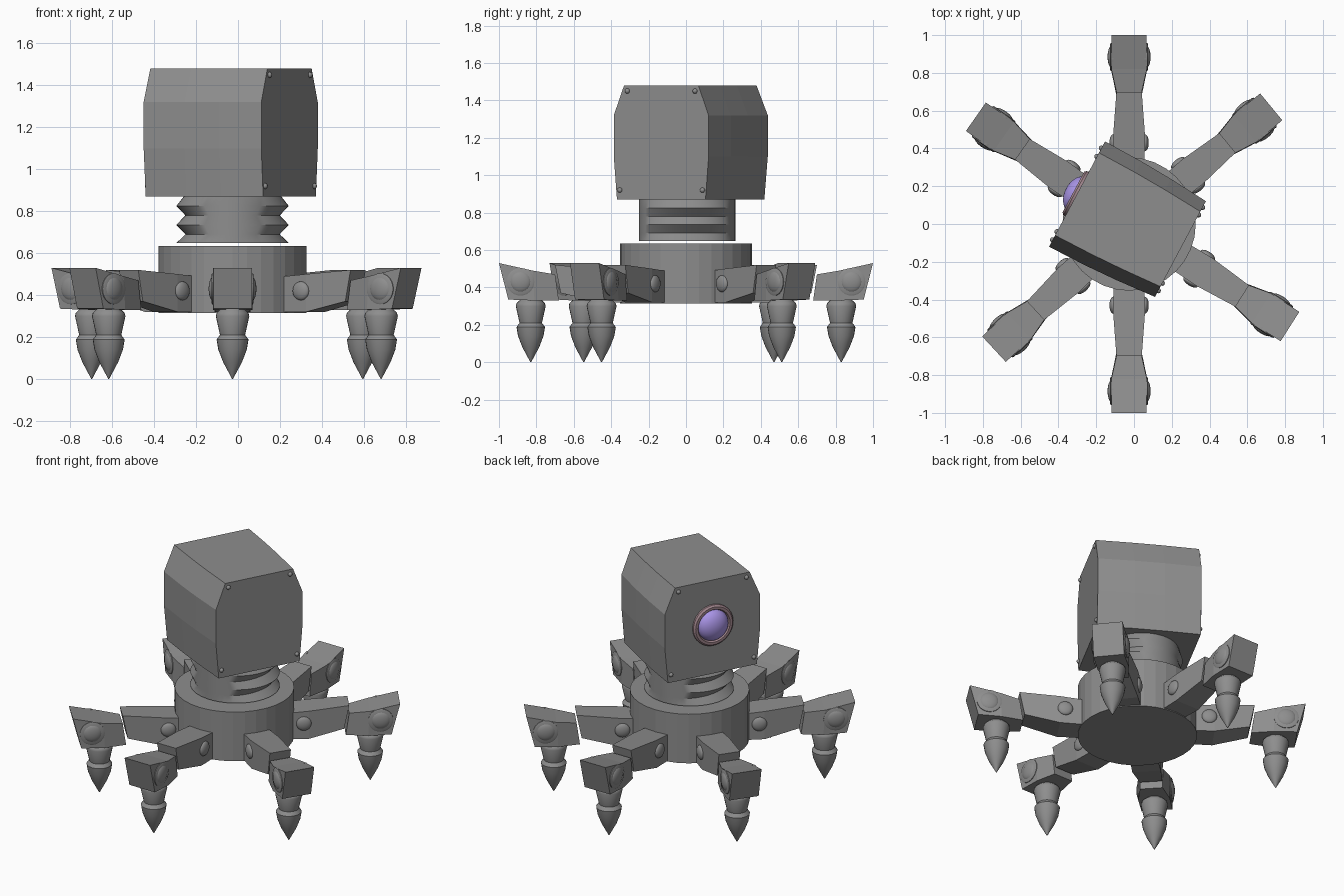
import bpy, bmesh, math
from mathutils import Matrix, Vector

if "Cube" in bpy.data.objects:
    bpy.data.objects.remove(bpy.data.objects["Cube"])


def material(name, rgb):
    m = bpy.data.materials.new(name)
    m.use_nodes = True
    m.diffuse_color = (*rgb, 1)
    m.node_tree.nodes["Principled BSDF"].inputs["Base Color"].default_value = (*rgb, 1)
    return m


GREY = material("steel grey", (0.27, 0.27, 0.27))
VIOLET = material("lens violet", (0.40, 0.30, 0.80))
MAUVE = material("dusky mauve", (0.36, 0.24, 0.27))


def finish(name, bm, mat, matrix, smooth=None):
    bmesh.ops.recalc_face_normals(bm, faces=bm.faces)
    me = bpy.data.meshes.new(name)
    bm.to_mesh(me)
    bm.free()
    me.materials.append(mat)
    ob = bpy.data.objects.new(name, me)
    bpy.context.collection.objects.link(ob)
    ob.matrix_world = matrix
    if smooth:
        bpy.ops.object.select_all(action="DESELECT")
        ob.select_set(True)
        bpy.context.view_layer.objects.active = ob
        bpy.ops.object.shade_smooth_by_angle(angle=math.radians(smooth))
    return ob


def loft(name, sections, matrix, smooth=None, mat=GREY):
    """Skin a list of equal-length point loops and cap both ends."""
    bm = bmesh.new()
    rings = [[bm.verts.new(p) for p in s] for s in sections]
    n = len(rings[0])
    for a, b in zip(rings, rings[1:]):
        for i in range(n):
            j = (i + 1) % n
            bm.faces.new((a[i], a[j], b[j], b[i]))
    bm.faces.new(rings[0])
    bm.faces.new(rings[-1])
    return finish(name, bm, mat, matrix, smooth)


def ellipse(rx, ry, z, n=32):
    return [(rx * math.cos(math.tau * i / n), ry * math.sin(math.tau * i / n), z)
            for i in range(n)]


def lathe(name, profile, matrix, smooth=35, mat=GREY, n=32):
    return loft(name, [ellipse(r, r, z, n) for r, z in profile], matrix, smooth, mat)


def dome(name, radius, depth, matrix, mat=GREY, seg=24):
    bm = bmesh.new()
    bmesh.ops.create_uvsphere(bm, u_segments=seg, v_segments=seg // 2, radius=radius)
    bmesh.ops.scale(bm, vec=(1, 1, depth / radius), verts=bm.verts)
    return finish(name, bm, mat, matrix, 60)


# Base drum and bellows neck
base = Matrix.Translation((-0.026, 0, 0))
lathe("base_drum", [(0.353, 0.315), (0.353, 0.635)], base, smooth=None)
RIDGE, VALLEY = 0.268, 0.225
neck_rings = [(RIDGE, 0.648), (VALLEY, 0.69), (RIDGE, 0.735), (VALLEY, 0.78),
              (RIDGE, 0.825), (VALLEY, 0.88)]
loft("bellows_neck", [ellipse(rx, 0.258, z, 48) for rx, z in neck_rings],
     base @ Matrix.Translation((0, 0.006, 0)), 25)

# Head: local +x is the lens direction, profile runs across y and z
head = Matrix.Translation((-0.028, 0.013, 0)) @ Matrix.Rotation(math.radians(152), 4, "Z")
HALF_LEN = 0.31
HALF_PROFILE = [(0.268, 0.87), (0.287, 1.10), (0.287, 1.32), (0.225, 1.48)]


def head_section(x, k):
    return ([(x, y * k, z) for y, z in HALF_PROFILE]
            + [(x, -y * k, z) for y, z in reversed(HALF_PROFILE)])


loft("head_shell", [head_section(x, k) for x, k in
                    ((-HALF_LEN, 1.0), (-0.09, 1.06), (0.09, 1.09), (HALF_LEN, 1.10))], head)

# Corner rivets on both end plates
for end in (-1, 1):
    for side in (-1, 1):
        for y, z in ((0.205, 1.45), (0.25, 0.92)):
            k = 1.0 if end < 0 else 1.1
            pos = head @ Matrix.Translation((end * HALF_LEN, side * y * k, z))
            dome("head_rivet", 0.014, 0.014, pos, seg=12)

# Lens and its rim
lens = head @ Matrix.Translation((HALF_LEN, 0, 1.19)) @ Matrix.Rotation(math.pi / 2, 4, "Y")
dome("lens", 0.10, 0.065, lens, VIOLET, 32)
lathe("lens_rim", [(0.132, -0.01), (0.132, 0.012), (0.122, 0.022), (0.106, 0.022),
                   (0.098, 0.008)], lens, mat=MAUVE, n=40)


# Legs: each row is bottom reach, bottom z, top reach, top z, half width
UPPER = [(0.28, 0.32, 0.28, 0.485, 0.08), (0.46, 0.32, 0.46, 0.50, 0.085),
         (0.67, 0.37, 0.70, 0.52, 0.067)]
LOWER = [(0.68, 0.33, 0.70, 0.47, 0.067), (0.81, 0.33, 0.82, 0.49, 0.094),
         (0.95, 0.335, 1.0, 0.53, 0.092)]
FOOT = [(0.055, 0.335), (0.076, 0.315), (0.08, 0.30), (0.060, 0.21), (0.076, 0.188),
        (0.068, 0.14), (0.045, 0.08), (0.002, 0.0)]


def leg_section(rb, zb, rt, zt, w):
    return [(rb, -w, zb), (rb, w, zb), (rt, w, zt), (rt, -w, zt)]


def leg(angle, reach):
    m = (base @ Matrix.Rotation(math.radians(angle), 4, "Z")
         @ Matrix.Translation((reach - 1, 0, 0)))
    loft("upper_leg", [leg_section(*s) for s in UPPER], m)
    loft("lower_leg", [leg_section(*s) for s in LOWER], m)
    lathe("foot_spike", FOOT, m @ Matrix.Translation((0.83, 0, 0)), n=24)
    for side in (-1, 1):
        turn = Matrix.Rotation(-side * math.pi / 2, 4, "X")
        hip = m @ Matrix.Translation((0.43, side * 0.084, 0.42)) @ turn
        knee = m @ Matrix.Translation((0.885, side * 0.092, 0.43)) @ turn
        dome("hip_bolt", 0.045, 0.02, hip)
        lathe("knee_washer", [(0.074, -0.01), (0.074, 0.005), (0.066, 0.009)], knee, n=24)
        dome("knee_bolt", 0.058, 0.022, knee)


for angle, reach in ((90, 1.0), (270, 1.0), (39.5, 0.975), (-32.5, 1.01),
                     (145, 0.99), (222.8, 0.975)):
    leg(angle, reach)
